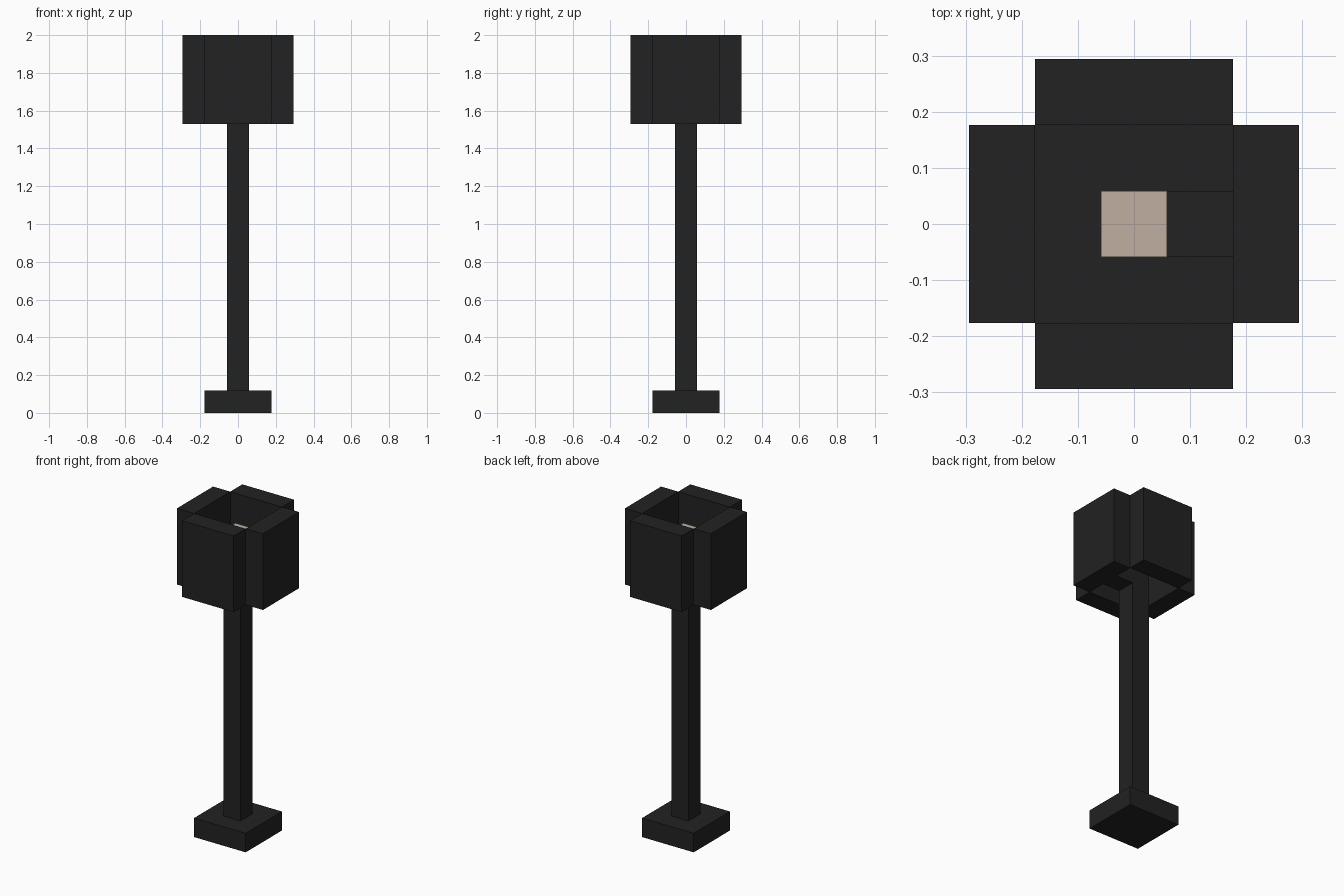
import bpy

# Remove the default cube
cube = bpy.data.objects.get("Cube")
if cube:
    bpy.data.objects.remove(cube, do_unlink=True)

U = 2 / 17  # one block


def material(name, rgb):
    mat = bpy.data.materials.new(name)
    mat.use_nodes = True
    mat.diffuse_color = (*rgb, 1)
    mat.node_tree.nodes["Principled BSDF"].inputs["Base Color"].default_value = (*rgb, 1)
    return mat


black = material("black_metal", (0.016, 0.016, 0.016))
cream = material("cream_light", (0.53, 0.43, 0.35))


def box(name, centre, size, mat):
    """Box placed by its bottom centre; all measures in blocks."""
    x, y, z = centre
    bpy.ops.mesh.primitive_cube_add(size=1, location=(x * U, y * U, (z + size[2] / 2) * U))
    obj = bpy.context.object
    obj.name = name
    obj.scale = [s * U for s in size]
    bpy.ops.object.transform_apply(location=False, rotation=False, scale=True)
    obj.data.materials.append(mat)
    return obj


# Foot and post
box("base", (0, 0, 0), (3, 3, 1), black)
box("post", (0, 0, 1), (1, 1, 13), black)

# Arm joining the post to one shade panel
box("shade_arm", (1, 0, 13), (1, 1, 1), black)

# Light block on top of the post
box("light", (0, 0, 14), (1, 1, 2), cream)

# Four shade panels around an open middle
for side, dx, dy in (("left", 1, 0), ("right", -1, 0), ("front", 0, -1), ("back", 0, 1)):
    size = (1, 3, 4) if dx else (3, 1, 4)
    box("shade_panel_" + side, (2 * dx, 2 * dy, 13), size, black)
